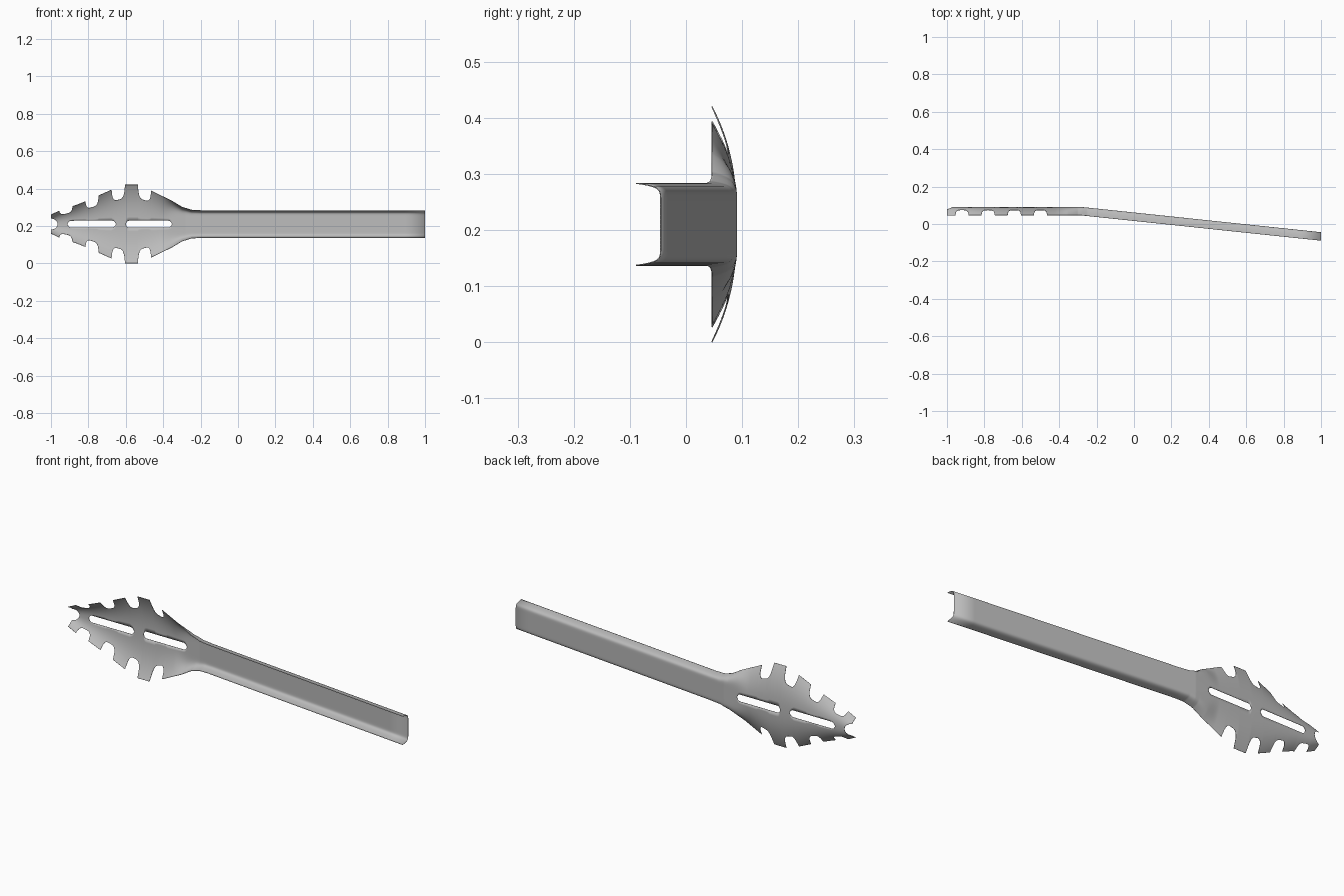
import bpy
import bmesh
import math

cube = bpy.data.objects.get("Cube")
if cube:
    bpy.data.objects.remove(cube, do_unlink=True)

# Brushed steel
steel = bpy.data.materials.new("steel grey")
steel.use_nodes = True
colour = (0.5, 0.5, 0.5, 1)
steel.diffuse_color = colour
steel.node_tree.nodes["Principled BSDF"].inputs["Base Color"].default_value = colour

MID_Z = 0.21
RIM = 0.044            # depth of the turned-in edge
NECK, BEND = -0.25, -0.28
OUTLINE = [(-1, 0.05), (-0.95, 0.074), (-0.87, 0.1), (-0.8, 0.128), (-0.74, 0.155),
           (-0.675, 0.184), (-0.605, 0.21), (-0.535, 0.21), (-0.47, 0.181),
           (-0.355, 0.125), (-0.3, 0.092), (-0.25, 0.076), (-0.2, 0.073), (1, 0.073)]
NOTCHES = [-0.92, -0.78, -0.64, -0.5]
SLOTS = [(-0.91, -0.655), (-0.6, -0.355)]


def half_width(x):
    for (xa, wa), (xb, wb) in zip(OUTLINE, OUTLINE[1:]):
        if x <= xb:
            return wa + (wb - wa) * (x - xa) / (xb - xa)
    return OUTLINE[-1][1]


def notched_width(x):
    """Half width with the rounded gaps between the teeth taken out."""
    w = half_width(x)
    for n in NOTCHES:
        u = abs(x - n) / 0.036
        if u < 1:
            w *= 1 - 0.34 * (1 - u ** 4) ** 0.6
    return w


def opening(x):
    """Half height of the slots and of the notch in the tip."""
    r = 0.018
    for a, b in SLOTS:
        if a < x < b:
            d = max(a + r - x, x - b + r, 0)
            return math.sqrt(max(r * r - d * d, 0))
    if x < -0.965:
        return 0.03 * math.sqrt(1 - ((x + 1) / 0.035) ** 2)
    return 0


def spine(x):
    return 0.09 - max(0, x - BEND) * 0.135 / (1 - BEND)


# Upper half of the sheet: dense columns in the head, few along the handle
columns = [-1 + 0.004 * i for i in range(201)] + [-0.1 + 0.11 * i for i in range(11)]
ROWS = 16
bm = bmesh.new()
grid = []
for x in columns:
    w, limit, hole = half_width(x), notched_width(x), opening(x)
    k = min(max((x + 0.42) / 0.22, 0), 1)
    power = 2.5 + 11.5 * k * k * (3 - 2 * k)   # bowl blends into a channel
    column = []
    for j in range(ROWS + 1):
        s = 1 - (1 - j / ROWS) ** 1.8
        z = hole + s * (limit - hole)
        y = spine(x) - RIM * (z / w) ** power
        column.append(bm.verts.new((x, y, z)))
    grid.append(column)
for a, b in zip(grid, grid[1:]):
    for j in range(ROWS):
        bm.faces.new((a[j], b[j], b[j + 1], a[j + 1]))

mesh = bpy.data.meshes.new("tong_arm")
bm.to_mesh(mesh)
bm.free()
mesh.materials.append(steel)
arm = bpy.data.objects.new("tong_arm", mesh)
bpy.context.collection.objects.link(arm)
arm.location.z = MID_Z

# Mirror to the lower half, then give the sheet its thickness
mirror = arm.modifiers.new("mirror", "MIRROR")
mirror.use_axis = (False, False, True)
mirror.merge_threshold = 0.0005
sheet = arm.modifiers.new("sheet_thickness", "SOLIDIFY")
sheet.thickness = 0.002
sheet.offset = 0

bpy.context.view_layer.objects.active = arm
arm.select_set(True)
bpy.ops.object.shade_smooth_by_angle(angle=math.radians(40))
